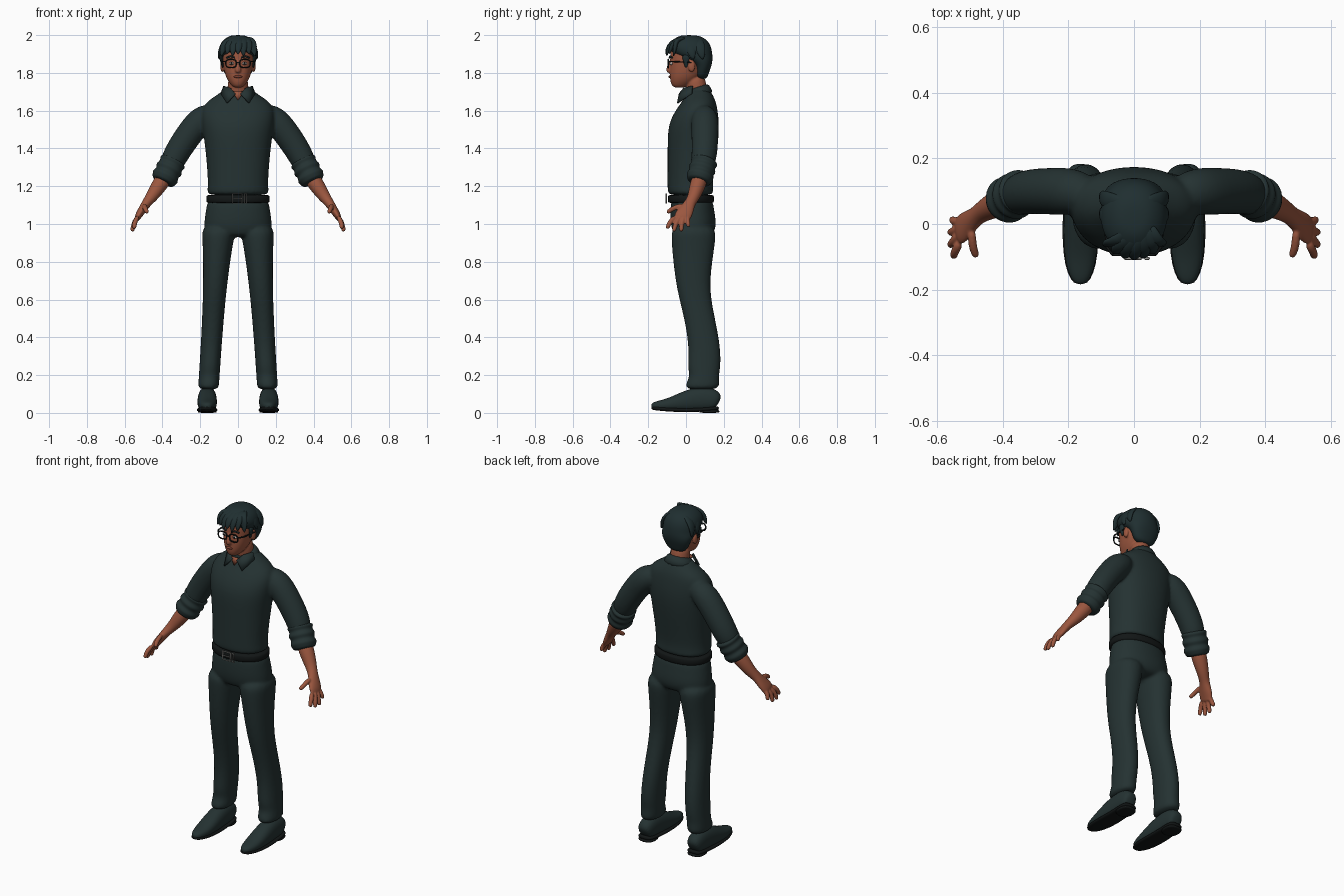
import bpy, bmesh, math
from mathutils import Vector, Matrix

cube = bpy.data.objects.get("Cube")
if cube:
    bpy.data.objects.remove(cube, do_unlink=True)

X, Y, Z = Vector((1, 0, 0)), Vector((0, 1, 0)), Vector((0, 0, 1))
SEGMENTS = 16


def material(name, *rgb):
    mat = bpy.data.materials.new(name)
    mat.use_nodes = True
    mat.diffuse_color = (*rgb, 1)
    mat.node_tree.nodes["Principled BSDF"].inputs["Base Color"].default_value = (*rgb, 1)
    return mat


cloth = material("dark teal cloth", .018, .032, .032)
hair_colour = material("dark teal hair", .014, .028, .03)
skin = material("brown skin", .33, .095, .05)
lip_colour = material("dark lip", .2, .05, .03)
black = material("black", .006, .008, .008)
silver = material("silver", .35, .35, .33)
eye_white = material("eye white", .5, .45, .42)


def ring(bm, centre, u, v, power):
    """One superellipse cross-section, u and v being its half axes."""
    def shape(t):
        return math.copysign(abs(t) ** (2 / power), t)
    angles = [2 * math.pi * i / SEGMENTS for i in range(SEGMENTS)]
    return [bm.verts.new(centre + u * shape(math.cos(a)) + v * shape(math.sin(a))) for a in angles]


def skin_rings(bm, rings):
    for lower, upper in zip(rings, rings[1:]):
        for i in range(SEGMENTS):
            j = (i + 1) % SEGMENTS
            bm.faces.new((lower[i], lower[j], upper[j], upper[i]))
    bm.faces.new(rings[0][::-1])
    bm.faces.new(rings[-1])


def column(bm, sections, power=2.2, centre_x=0):
    """Level rings from (height, front, back, half width[, centre])."""
    rings = []
    for z, front, back, half, *middle in sections:
        centre = Vector((middle[0] if middle else centre_x, (front + back) / 2, z))
        rings.append(ring(bm, centre, X * half, Y * (back - front) / 2, power))
    skin_rings(bm, rings)


def tube(bm, points, reference=Y, power=2):
    """Rings square to a path of (x, y, z, radius along reference, other radius)."""
    path = [Vector(p[:3]) for p in points]
    rings = []
    for i, point in enumerate(points):
        tangent = (path[min(i + 1, len(path) - 1)] - path[max(i - 1, 0)]).normalized()
        u = (reference - tangent * reference.dot(tangent)).normalized()
        rings.append(ring(bm, path[i], u * point[3], tangent.cross(u) * point[-1], power))
    skin_rings(bm, rings)


def ball(bm, place, size):
    matrix = Matrix.Translation(place) @ Matrix.Diagonal((*size, 1))
    bmesh.ops.create_uvsphere(bm, u_segments=SEGMENTS, v_segments=8, radius=1, matrix=matrix)


def plate(bm, corners):
    bm.faces.new([bm.verts.new(corner) for corner in corners])


def mirror(bm):
    copy = bmesh.ops.duplicate(bm, geom=bm.verts[:] + bm.edges[:] + bm.faces[:])
    for item in copy["geom"]:
        if isinstance(item, bmesh.types.BMVert):
            item.co.x *= -1


def finish(name, bm, mat, levels=1, voxel=0, thickness=0):
    bmesh.ops.recalc_face_normals(bm, faces=bm.faces[:])
    mesh = bpy.data.meshes.new(name)
    bm.to_mesh(mesh)
    bm.free()
    mesh.materials.append(mat)
    mesh.shade_smooth()
    obj = bpy.data.objects.new(name, mesh)
    bpy.context.collection.objects.link(obj)
    if thickness:
        solid = obj.modifiers.new("thickness", "SOLIDIFY")
        solid.thickness = thickness
        solid.offset = 0
    if levels:
        rounding = obj.modifiers.new("rounding", "SUBSURF")
        rounding.levels = rounding.render_levels = levels
    if voxel:
        remesh = obj.modifiers.new("merge", "REMESH")
        remesh.mode = "VOXEL"
        remesh.voxel_size = voxel
        remesh.use_smooth_shade = True
        obj.modifiers.new("soften", "SMOOTH").iterations = 4


def wire(name, lines, radius, mat, cyclic=False):
    curve = bpy.data.curves.new(name, "CURVE")
    curve.dimensions = "3D"
    curve.bevel_depth = radius
    curve.bevel_resolution = 1
    for points in lines:
        spline = curve.splines.new("POLY")
        spline.points.add(len(points) - 1)
        for target, point in zip(spline.points, points):
            target.co = (*point, 1)
        spline.use_cyclic_u = cyclic
    curve.materials.append(mat)
    bpy.context.collection.objects.link(bpy.data.objects.new(name, curve))


# Shirt: sleeves and body merged into one skin
bm = bmesh.new()
tube(bm, [(.12, .09, 1.6, .05), (.19, .1, 1.56, .075), (.25, .1, 1.49, .073), (.33, .1, 1.37, .07), (.37, .08, 1.28, .06)])
mirror(bm)
column(bm, [(1.15, -.09, .14, .16), (1.17, -.1, .15, .168), (1.21, -.1, .14, .16), (1.4, -.1, .17, .175),
            (1.52, -.1, .18, .195), (1.6, -.06, .17, .2), (1.65, -.02, .16, .17), (1.69, 0, .14, .1), (1.72, .02, .12, .07)])
finish("shirt", bm, cloth, 2, .009)

# Rolled cuffs: three ridges along the lower sleeve
bm = bmesh.new()
start, end, count = Vector((.34, .1, 1.34)), Vector((.4, .065, 1.22)), 13
cuff = []
for i in range(count):
    edge = i in (0, count - 1)
    cuff.append((*start.lerp(end, i / (count - 1)), .058 if edge else .07 + .005 * math.sin(i * math.pi / 2)))
tube(bm, cuff)
mirror(bm)
finish("rolled_cuffs", bm, cloth)

# Collar band, collar points and open neck
bm = bmesh.new()
tube(bm, [(0, .08, 1.66, .1, .08), (0, .065, 1.7, .08, .07), (0, .055, 1.73, .07, .065)], X)
finish("collar_band", bm, cloth)
bm = bmesh.new()
plate(bm, [(.014, -.035, 1.69), (.058, -.045, 1.64), (.09, .03, 1.69), (.075, .035, 1.73), (.04, -.01, 1.72)])
mirror(bm)
finish("collar_points", bm, cloth, 0, 0, .008)
bm = bmesh.new()
plate(bm, [(-.03, -.025, 1.7), (0, -.035, 1.655), (.03, -.025, 1.7)])
finish("open_neck", bm, skin, 0, 0, .008)

# Trousers: the legs lean outward and thicken towards the hips
bm = bmesh.new()
leg = [(1, -.08, .16), (.92, -.08, .16), (.8, -.07, .14), (.65, -.05, .125), (.5, -.01, .155), (.35, .015, .185),
       (.24, .005, .185), (.2, .02, .175), (.16, 0, .18), (.12, -.01, .175)]
column(bm, [(z, front, back, .056 + .04 * z ** 4, .165 - .065 * z) for z, front, back in leg])
mirror(bm)
column(bm, [(1.16, -.08, .14, .16), (1.08, -.085, .15, .172), (1, -.085, .165, .185), (.95, -.07, .15, .18), (.93, -.05, .12, .13)])
finish("trousers", bm, cloth, 2, .009)

# Belt, buckle and belt loop
bm = bmesh.new()
column(bm, [(z, -.098, .15, .172) for z in (1.11, 1.115, 1.15, 1.155)])
finish("belt", bm, black)


def frame(left, right, y=-.105, bottom=1.11, top=1.16):
    return [(left, y, bottom), (right, y, bottom), (right, y, top), (left, y, top)]


wire("buckle", [frame(-.028, .022), frame(.034, .046)], .004, silver, True)
wire("buckle_prong", [[(-.025, -.107, 1.135), (.02, -.107, 1.135)]], .003, silver)

# Shoes: soles follow the outline of the uppers, with a heel block
foot_x = .163
upper = [(.175, .055, .03, .03), (.155, .07, .047, .06), (.08, .075, .05, .068), (0, .062, .053, .058),
         (-.09, .043, .052, .034), (-.155, .038, .037, .025), (-.185, .036, .016, .014)]
bm = bmesh.new()
tube(bm, [(foot_x, y, z, wide, high) for y, z, wide, high in upper], X, 2.3)
mirror(bm)
finish("shoe_uppers", bm, cloth, 2)
bm = bmesh.new()
tube(bm, [(foot_x, y, .014 + .4 * y * y, wide + .003, .011) for y, z, wide, high in upper], X, 3)
column(bm, [(z, .07, .178, .05) for z in (0, .004, .02)], 2.6, foot_x)
mirror(bm)
finish("shoe_soles", bm, black)

# Forearms, hands, four fingers and a thumb
bm = bmesh.new()
tube(bm, [(.38, .08, 1.26, .045), (.42, .06, 1.2, .043), (.46, .04, 1.14, .032), (.485, .02, 1.11, .029, .025),
          (.51, 0, 1.07, .043, .022), (.53, -.02, 1.04, .046, .018), (.535, -.025, 1.02, .04, .012)])
digits = [((.53, -.055, 1.04), (.55, -.1, .975)), ((.53, -.03, 1.04), (.56, -.065, .96)), ((.53, -.01, 1.04), (.56, -.025, .96)),
          ((.525, .01, 1.04), (.555, .015, .985)), ((.495, -.015, 1.1), (.48, -.1, 1.06))]
for base, tip in digits:
    base, tip = Vector(base), Vector(tip)
    joint = base.lerp(tip, .55) + Vector((1, -1, 1)) * .006
    tube(bm, [(*p, r) for p, r in ((base, .014), (joint, .013), (joint.lerp(tip, .8), .012), (tip, .008))])
mirror(bm)
finish("arms_and_hands", bm, skin, 2, .004)

# Head with ears, neck and nose
bm = bmesh.new()
ball(bm, (.083, .03, 1.835), (.011, .02, .032))
mirror(bm)
column(bm, [(1.72, -.065, -.01, .022), (1.74, -.08, .03, .042), (1.77, -.087, .07, .062), (1.81, -.088, .1, .075),
            (1.86, -.086, .12, .082), (1.91, -.086, .13, .085), (1.95, -.07, .11, .07)])
tube(bm, [(0, .07, 1.65, .06), (0, .055, 1.72, .054), (0, .045, 1.79, .056)], X)
tube(bm, [(0, -.08, 1.87, .009), (0, -.088, 1.835, .012), (0, -.093, 1.815, .018, .014), (0, -.086, 1.8, .012)], X)
finish("head", bm, skin, 2, .005)

# Lips, eyes, irises and eyebrows
for name, place, size, mat in (("lips", (0, -.086, 1.78), (.024, .007, .007), lip_colour),
                               ("eyes", (.034, -.077, 1.85), (.014, .009, .008), eye_white),
                               ("irises", (.034, -.085, 1.85), (.006, .003, .007), black)):
    bm = bmesh.new()
    ball(bm, place, size)
    if place[0]:
        mirror(bm)
    finish(name, bm, mat)
sides = (1, -1)
wire("eyebrows", [[(s * .016, -.087, 1.88), (s * .04, -.084, 1.888), (s * .06, -.073, 1.88)] for s in sides], .005, hair_colour)

# Glasses: two rims, two arms and a bridge
bm = bmesh.new()
rims = [[tuple(v.co) for v in ring(bm, Vector((s * .037, -.094, 1.85)), X * .028, Z * .022, 2.8)] for s in sides]
bm.free()
wire("glasses_rims", rims, .004, black, True)
arms = [[(s * .065, -.094, 1.86), (s * .083, -.07, 1.86), (s * .09, .03, 1.855)] for s in sides]
wire("glasses_arms_and_bridge", arms + [[(-.01, -.095, 1.855), (.01, -.095, 1.855)]], .004, black)

# Hair: cap, swept fringe, sideburns and side locks
bm = bmesh.new()
column(bm, [(1.765, .06, .11, .05), (1.8, .045, .122, .075), (1.84, .045, .137, .09), (1.87, 0, .142, .1), (1.895, -.07, .142, .103),
            (1.93, -.095, .138, .105), (1.965, -.085, .122, .09), (1.99, -.05, .09, .06), (2, -.02, .05, .03)])
finish("hair_cap", bm, hair_colour, 2)
bm = bmesh.new()
for i in range(7):
    tip = .03 * (i - 3)
    root, front = .02 + tip / 3, 5 * tip * tip - .108
    tube(bm, [(root, 0, 1.984, .012, .008), (root * .6 + tip * .4, -.055, 1.976, .025, .015),
              (tip * .9, front + .012, 1.94, .024, .013), (tip, front, 1.885 + .012 * (i % 2), .004)], X)
for s in sides:
    tube(bm, [(s * .09, 0, 1.9, .025, .01), (s * .086, 0, 1.86, .016, .007), (s * .08, 0, 1.825, .005)])
    for back in (.02, .07):
        tube(bm, [(s * .03, back, 1.985, .012, .008), (s * .08, back, 1.955, .03, .014),
                  (s * .1, back + .01, 1.91, .025, .01), (s * .1, back + .02, 1.87, .005)])
finish("hair_locks", bm, hair_colour)
